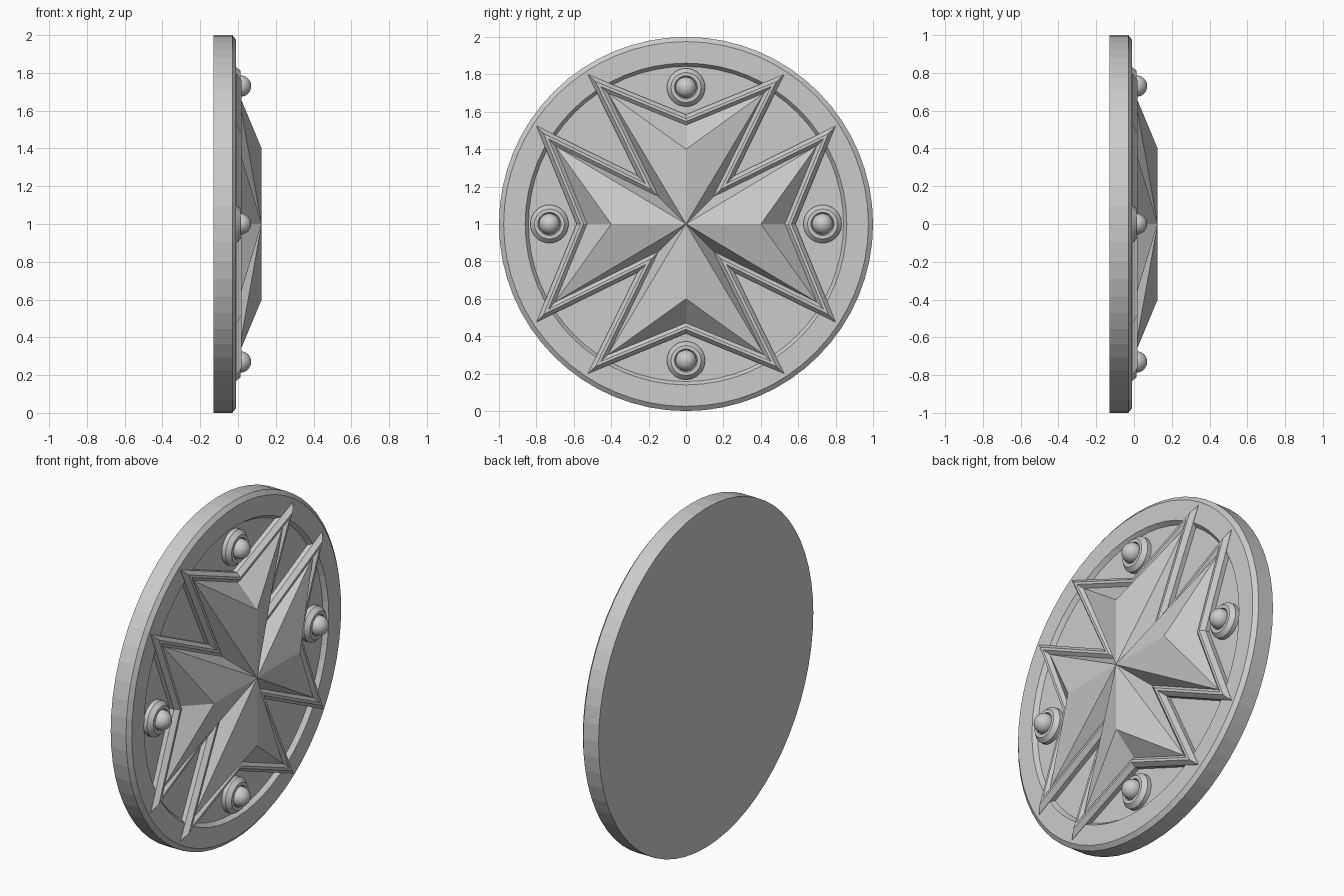
import bpy, bmesh
from math import sin, cos, pi
from mathutils import Vector

if "Cube" in bpy.data.objects:
    bpy.data.objects.remove(bpy.data.objects["Cube"])


def finish(name, bm, smooth=False):
    bmesh.ops.remove_doubles(bm, verts=bm.verts, dist=1e-5)
    bmesh.ops.recalc_face_normals(bm, faces=bm.faces)
    me = bpy.data.meshes.new(name)
    bm.to_mesh(me)
    bm.free()
    ob = bpy.data.objects.new(name, me)
    bpy.context.collection.objects.link(ob)
    if smooth:
        bpy.context.view_layer.objects.active = ob
        ob.select_set(True)
        bpy.ops.object.shade_smooth_by_angle(angle=0.5)
        ob.select_set(False)


def loft(bm, loops, closed=False):
    """Join equal-length vertex loops with quads."""
    n = len(loops[0])
    pairs = list(zip(loops, loops[1:]))
    if closed:
        pairs.append((loops[-1], loops[0]))
    for a, b in pairs:
        for i in range(n):
            j = (i + 1) % n
            bm.faces.new((a[i], a[j], b[j], b[i]))


def lathe(name, profile, cy=0, cz=1, n=64, smooth=False):
    """Spin (radius, x) points around an axis parallel to x, capped at both ends."""
    bm = bmesh.new()
    loops = [[bm.verts.new((x, cy + r * cos(2 * pi * i / n), cz + r * sin(2 * pi * i / n)))
              for i in range(n)] for r, x in profile]
    loft(bm, loops)
    bm.faces.new(loops[0])
    bm.faces.new(loops[-1])
    finish(name, bm, smooth)


FLOOR = -0.035

# Round plate with chamfered rim and sunken field
lathe("plate", [(1, -0.13), (1, -0.03), (0.975, -0.01), (0.86, -0.01), (0.842, FLOOR)])

# Eight-pointed cross outline, one arm repeated four times
ARM = [(0.26, 0.26), (0.525, 0.80), (0, 0.585), (-0.525, 0.80)]
outline = []
for k in range(4):
    c, s = round(cos(k * pi / 2)), round(sin(k * pi / 2))
    outline += [Vector((c * y - s * z, s * y + c * z)) for y, z in ARM]


def inset(pts, d):
    out = []
    for i, p in enumerate(pts):
        a = (p - pts[i - 1]).normalized()
        b = (pts[(i + 1) % len(pts)] - p).normalized()
        na, nb = Vector((-a.y, a.x)), Vector((-b.y, b.x))
        out.append(p + (na + nb) * d / (1 + na.dot(nb)))
    return out


# Raised border around the cross
bm = bmesh.new()
loops = [[bm.verts.new((x, p.x, 1 + p.y)) for p in inset(outline, d)]
         for d, x in [(0, FLOOR - 0.02), (0, -0.008), (0.02, 0.018), (0.034, 0.018),
                      (0.052, 0.0), (0.052, FLOOR - 0.02)]]
loft(bm, loops, closed=True)
finish("cross_border", bm)

# Faceted cross: flat crest along each arm, falling to the points
bm = bmesh.new()
base = [bm.verts.new((0, p.x, 1 + p.y)) for p in inset(outline, 0.052)]
low = [bm.verts.new((FLOOR - 0.02, v.co.y, v.co.z)) for v in base]
loft(bm, [low, base])
bm.faces.new(low)
top = bm.verts.new((0.125, 0, 1))
for k in range(4):
    d0, t0, notch, t1 = base[4 * k:4 * k + 4]
    d1 = base[(4 * k + 4) % 16]
    crest = bm.verts.new((0.125, -0.4 * sin(k * pi / 2), 1 + 0.4 * cos(k * pi / 2)))
    for f in ((top, d0, t0), (top, t0, crest), (crest, t0, notch),
              (crest, notch, t1), (top, crest, t1), (top, t1, d1)):
        bm.faces.new(f)
finish("faceted_cross", bm)

# Studs: stepped collar and round head between the points
for k in range(4):
    y, z = 0.73 * cos(k * pi / 2), 1 + 0.73 * sin(k * pi / 2)
    lathe(f"stud_collar_{k}", [(0.102, FLOOR - 0.02), (0.102, -0.01), (0.08, 0.014),
                               (0.062, 0.014), (0.056, 0.005)], y, z, 32, True)
    head = [(0.056 * cos(a * pi / 16), 0.014 + 0.056 * sin(a * pi / 16)) for a in range(-4, 8)]
    lathe(f"stud_head_{k}", head + [(0.002, 0.07)], y, z, 32, True)
